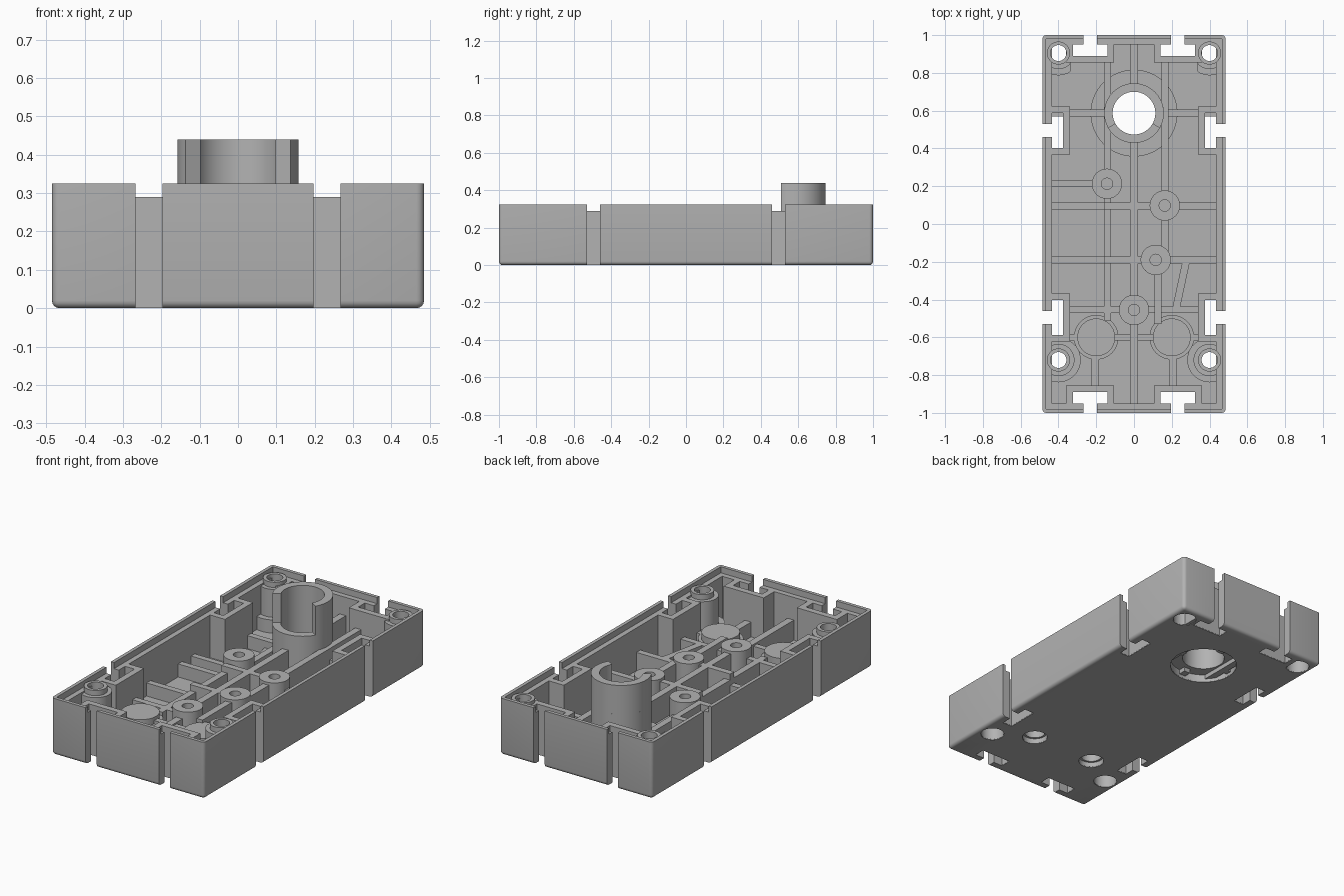
import bpy, bmesh, math

if "Cube" in bpy.data.objects:
    bpy.data.objects.remove(bpy.data.objects["Cube"])

grey = bpy.data.materials.new("plain grey")
grey.diffuse_color = (0.45, 0.45, 0.45, 1)
grey.use_nodes = True
grey.node_tree.nodes["Principled BSDF"].inputs["Base Color"].default_value = grey.diffuse_color


def finish(name, bm):
    bmesh.ops.recalc_face_normals(bm, faces=bm.faces)
    me = bpy.data.meshes.new(name)
    bm.to_mesh(me)
    bm.free()
    me.materials.append(grey)
    ob = bpy.data.objects.new(name, me)
    bpy.context.scene.collection.objects.link(ob)
    return ob


def add_box(bm, x0, x1, y0, y1, z0, z1):
    r = bmesh.ops.create_cube(bm, size=1)
    for v in r["verts"]:
        v.co = ((x0, x1)[v.co.x > 0], (y0, y1)[v.co.y > 0], (z0, z1)[v.co.z > 0])


def box(name, *lim):
    bm = bmesh.new()
    add_box(bm, *lim)
    return finish(name, bm)


def lathe(name, cx, cy, loop, a0=0, a1=360, segs=48, limit=None):
    """Revolve a closed (radius, height) loop; a partial turn gets end caps."""
    bm = bmesh.new()
    full = a1 - a0 == 360
    rings = []
    for i in range(segs if full else segs + 1):
        a = math.radians(a0 + (a1 - a0) * i / segs)
        rings.append([bm.verts.new((cx + r * math.cos(a), cy + r * math.sin(a), z)) for r, z in loop])
    n = len(loop)
    for i in range(segs):
        p, q = rings[i], rings[(i + 1) % len(rings)]
        for j in range(n):
            k = (j + 1) % n
            if loop[j][0] or loop[k][0]:
                bm.faces.new((p[j], q[j], q[k], p[k]))
    if not full:
        bm.faces.new(rings[0])
        bm.faces.new(rings[-1])
    if limit:
        for v in bm.verts:
            v.co.x = math.copysign(min(max(abs(v.co.x), limit[0]), limit[1]), cx)
            v.co.y = min(max(v.co.y, -limit[2]), limit[2])
    bmesh.ops.remove_doubles(bm, verts=bm.verts, dist=1e-5)
    return finish(name, bm)


def cut(target, cutter):
    m = target.modifiers.new("cut", "BOOLEAN")
    m.operation, m.solver, m.object = "DIFFERENCE", "EXACT", cutter
    bpy.context.view_layer.objects.active = target
    bpy.ops.object.modifier_apply(modifier=m.name)
    bpy.data.objects.remove(cutter)


FLOOR, LEDGE, RIM = 0.045, 0.29, 0.325

# Open tray: rounded outside, hollow inside, stepped rim
bm = bmesh.new()
add_box(bm, -0.485, 0.485, -1, 1, 0, RIM)
edges = [e for e in bm.edges if min(v.co.z for v in e.verts) < 0.01]
bmesh.ops.bevel(bm, geom=edges, offset=0.02, segments=4, profile=0.5, affect="EDGES")
tray = finish("tray_shell", bm)
cut(tray, box("c", -0.435, 0.435, -0.95, 0.95, FLOOR, 1))
cut(tray, box("c", -0.465, 0.465, -0.98, 0.98, LEDGE, 1))

# Clip pockets: slot through the wall, wider pocket through the floor, walls round it
pockets = [("y", u, s) for u in (-0.232, 0.232) for s in (-1, 1)]
pockets += [("x", u, s) for u in (-0.495, 0.495) for s in (-1, 1)]
for axis, u, s in pockets:
    outer, e = (0.95 if axis == "y" else 0.435), 0.001

    def lim(u0, u1, v0, v1, z0, z1):
        v = sorted((s * v0, s * v1))
        return (u + u0, u + u1, *v, z0, z1) if axis == "y" else (*v, u + u0, u + u1, z0, z1)

    inner = outer - 0.06
    cut(tray, box("c", *lim(-0.092 - e, 0.092 + e, inner - e, outer, -1, 1)))
    cut(tray, box("c", *lim(-0.035, 0.035, outer - 0.01, outer + 0.2, -1, 1)))
    bm = bmesh.new()
    add_box(bm, *lim(-0.127, 0.127, inner - 0.035, inner, 0.003, LEDGE))
    for a, b in ((-0.127, -0.092), (0.092, 0.127)):
        add_box(bm, *lim(a, b, inner - 0.01, outer + 0.015, 0.003, LEDGE))
    finish("clip_pocket_wall", bm)

# Round openings in the floor
corners = [(x, y) for x in (-0.4, 0.4) for y in (0.905, -0.72)]
for x, y, r in [(x, y, 0.063) for x, y in corners] + [(-0.2, -0.6, 0.068), (0.2, -0.6, 0.068), (0, 0.587, 0.18)]:
    cut(tray, lathe("c", x, y, [(0, -0.5), (r, -0.5), (r, 0.2), (0, 0.2)]))

# Corner screw posts, counterbored from below
for x, y in corners:
    lathe("screw_post", x, y,
          [(0.062, 0.003), (0.062, 0.22), (0.042, 0.22), (0.042, 0.31), (0.061, 0.31), (0.061, 0.28),
           (0.085, 0.28), (0.085, 0.12), (0.118, 0.12), (0.118, 0.02), (0.08, 0.003)],
          limit=(0.335 if y > 0 else 0, 0.462, 0.975))

# Large shaft tube with its recessed foot and the taller open collar
lathe("shaft_tube", 0, 0.587,
      [(0.113, FLOOR), (0.113, 0.274), (0.158, 0.274), (0.158, 0.08), (0.23, 0.08), (0.23, 0.02),
       (0.179, 0.003), (0.179, FLOOR)], segs=64)
lathe("shaft_collar", 0, 0.587, [(0.113, 0.26), (0.113, 0.44), (0.158, 0.44), (0.158, 0.26)], -30, 210)

# Solid round pads near the front, hollow underneath
for x in (-0.2, 0.2):
    lathe("round_pad", x, -0.6,
          [(0, 0.168), (0.1, 0.168), (0.1, 0.13), (0.118, 0.13), (0.118, 0.02), (0.067, 0.003),
           (0.067, 0.03), (0.055, 0.03), (0.055, 0.13), (0, 0.13)])

# Small blind screw bosses
for x, y in ((-0.143, 0.213), (0.163, 0.098), (0.115, -0.19), (0, -0.455)):
    lathe("small_boss", x, y,
          [(0, 0.1), (0.03, 0.1), (0.03, 0.2), (0.08, 0.2), (0.08, 0.02), (0, 0.02)], segs=40)

# Straight stiffening ribs: x0, x1, y0, y1, top
ribs = [
    (-0.02, 0.02, 0.72, 0.96, 0.185), (-0.02, 0.02, -0.4, 0.45, 0.185), (-0.02, 0.02, -0.96, -0.51, 0.16),
    (-0.16, -0.122, 0.27, 0.87, 0.12), (-0.16, -0.122, -0.51, 0.16, 0.15),
    (0.145, 0.183, 0.15, 0.87, 0.185), (0.108, 0.146, -0.53, -0.245, 0.185),
    (0.145, 0.183, -0.19, 0.045, 0.185),
    (-0.44, -0.135, 0.57, 0.605, 0.12), (0.135, 0.44, 0.57, 0.605, 0.12),
    (-0.44, -0.2, 0.196, 0.23, 0.12),
    (-0.44, -0.16, 0.078, 0.114, 0.12), (-0.16, 0.11, 0.078, 0.114, 0.185), (0.215, 0.44, 0.078, 0.114, 0.15),
    (-0.44, -0.16, -0.208, -0.172, 0.12), (-0.16, 0.06, -0.208, -0.172, 0.185),
    (0.17, 0.44, -0.208, -0.172, 0.15),
    (-0.345, -0.05, -0.472, -0.437, 0.15), (0.05, 0.345, -0.472, -0.437, 0.15),
    (-0.11, 0.11, -0.617, -0.583, 0.15),
    (-0.35, -0.29, -0.617, -0.583, 0.13), (0.29, 0.35, -0.617, -0.583, 0.13),
    (-0.225, -0.185, -0.87, -0.69, 0.13), (0.185, 0.225, -0.87, -0.69, 0.13),
]
bm = bmesh.new()
for x0, x1, y0, y1, top in ribs:
    add_box(bm, x0, x1, y0, y1, 0.02, top)
finish("stiffening_ribs", bm)

# One slanted rib
bm = bmesh.new()
add_box(bm, 0.2, 0.24, -0.46, -0.18, 0.02, 0.15)
for v in bm.verts:
    if v.co.y > -0.3:
        v.co.x += 0.06
finish("slanted_rib", bm)

# Smooth the round parts, keep edges sharp
bpy.ops.object.select_all(action="SELECT")
bpy.context.view_layer.objects.active = tray
bpy.ops.object.shade_smooth_by_angle(angle=math.radians(30))
